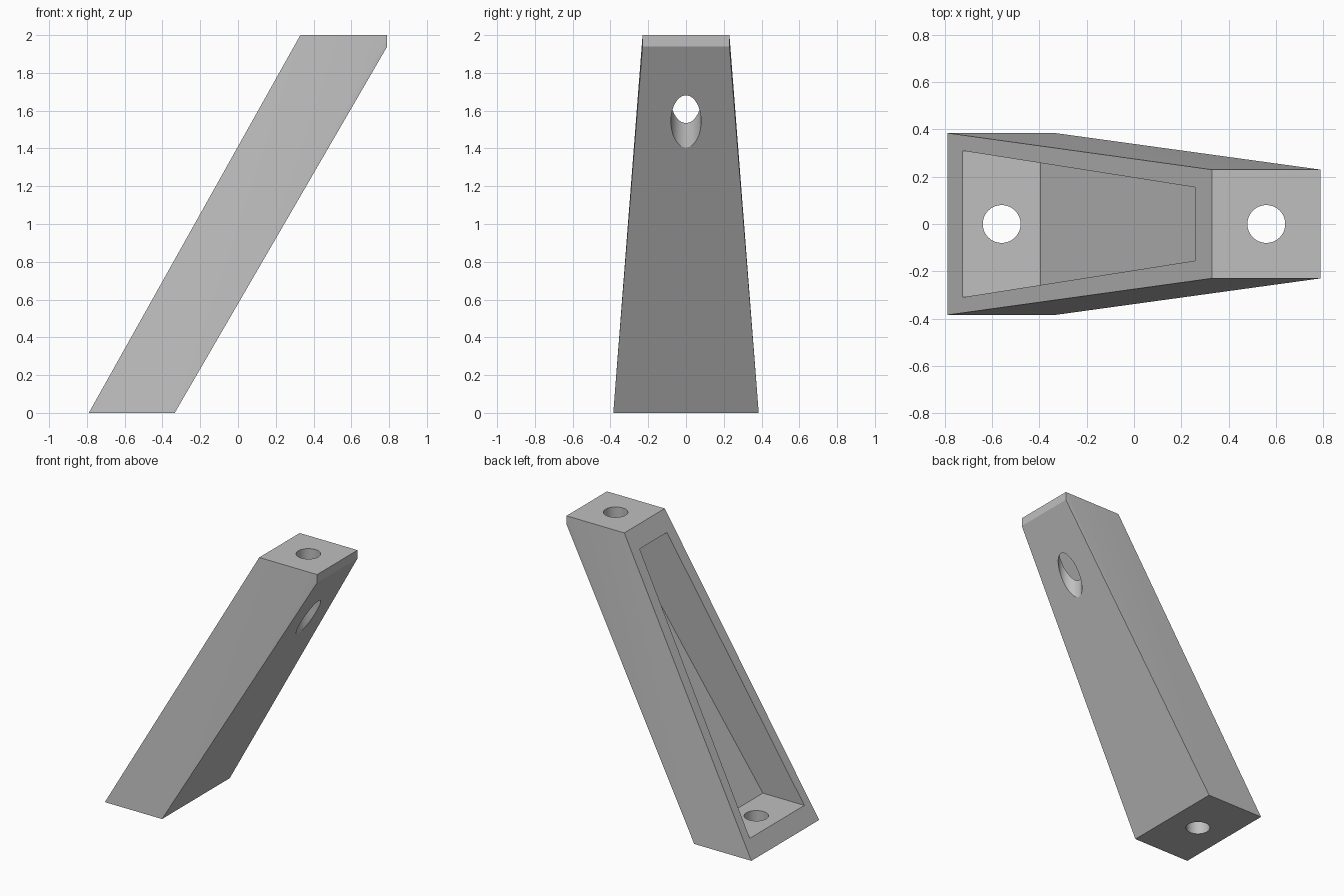
import bpy
import bmesh
import math

default = bpy.data.objects.get("Cube")
if default:
    bpy.data.objects.remove(default, do_unlink=True)

grey = bpy.data.materials.new("plain grey")
grey.use_nodes = True
colour = (0.52, 0.52, 0.52, 1)
grey.diffuse_color = colour
grey.node_tree.nodes["Principled BSDF"].inputs["Base Color"].default_value = colour


def hull(name, layers):
    """Convex solid from (z, x_min, x_max, half_width) rectangles."""
    bm = bmesh.new()
    for z, x0, x1, w in layers:
        for x in (x0, x1):
            for y in (-w, w):
                bm.verts.new((x, y, z))
    res = bmesh.ops.convex_hull(bm, input=bm.verts)
    spare = {g for g in res["geom_interior"] + res["geom_unused"]
             if isinstance(g, bmesh.types.BMVert)}
    bmesh.ops.delete(bm, geom=list(spare), context="VERTS")
    bmesh.ops.dissolve_limit(bm, angle_limit=0.002, verts=bm.verts, edges=bm.edges)
    bmesh.ops.recalc_face_normals(bm, faces=bm.faces)
    mesh = bpy.data.meshes.new(name)
    bm.to_mesh(mesh)
    bm.free()
    mesh.materials.append(grey)
    obj = bpy.data.objects.new(name, mesh)
    bpy.context.collection.objects.link(obj)
    return obj


def hole(name, x, z0, z1):
    """Vertical round cutter."""
    bpy.ops.mesh.primitive_cylinder_add(
        vertices=64, radius=0.08, depth=z1 - z0, location=(x, 0, (z0 + z1) / 2))
    obj = bpy.context.object
    obj.name = name
    obj.data.materials.append(grey)
    return obj


# Leaning tapered body with a short upright lip at the top
body = hull("leaning_bracket", [(0, -0.79, -0.335, 0.385),
                                (1.94, 0.33, 0.79, 0.23),
                                (2, 0.33, 0.79, 0.23)])

# Pocket open on the upper sloping face, and the two bolt holes
cutters = [
    hull("pocket_cutter", [(0.116, -1.2, -0.395, 0.31),
                           (1.875, -0.15, 0.69, 0.155)]),
    hole("lower_hole_cutter", -0.56, -0.2, 0.3),
    hole("upper_hole_cutter", 0.56, 1.2, 2.2),
]
for cutter in cutters:
    mod = body.modifiers.new(cutter.name, "BOOLEAN")
    mod.operation = "DIFFERENCE"
    mod.solver = "EXACT"
    mod.object = cutter

bpy.ops.object.select_all(action="DESELECT")
body.select_set(True)
bpy.context.view_layer.objects.active = body
for mod in list(body.modifiers):
    bpy.ops.object.modifier_apply(modifier=mod.name)
for cutter in cutters:
    bpy.data.objects.remove(cutter, do_unlink=True)

# Smooth hole walls, crisp edges elsewhere
bpy.ops.object.shade_smooth_by_angle(angle=math.radians(20))
